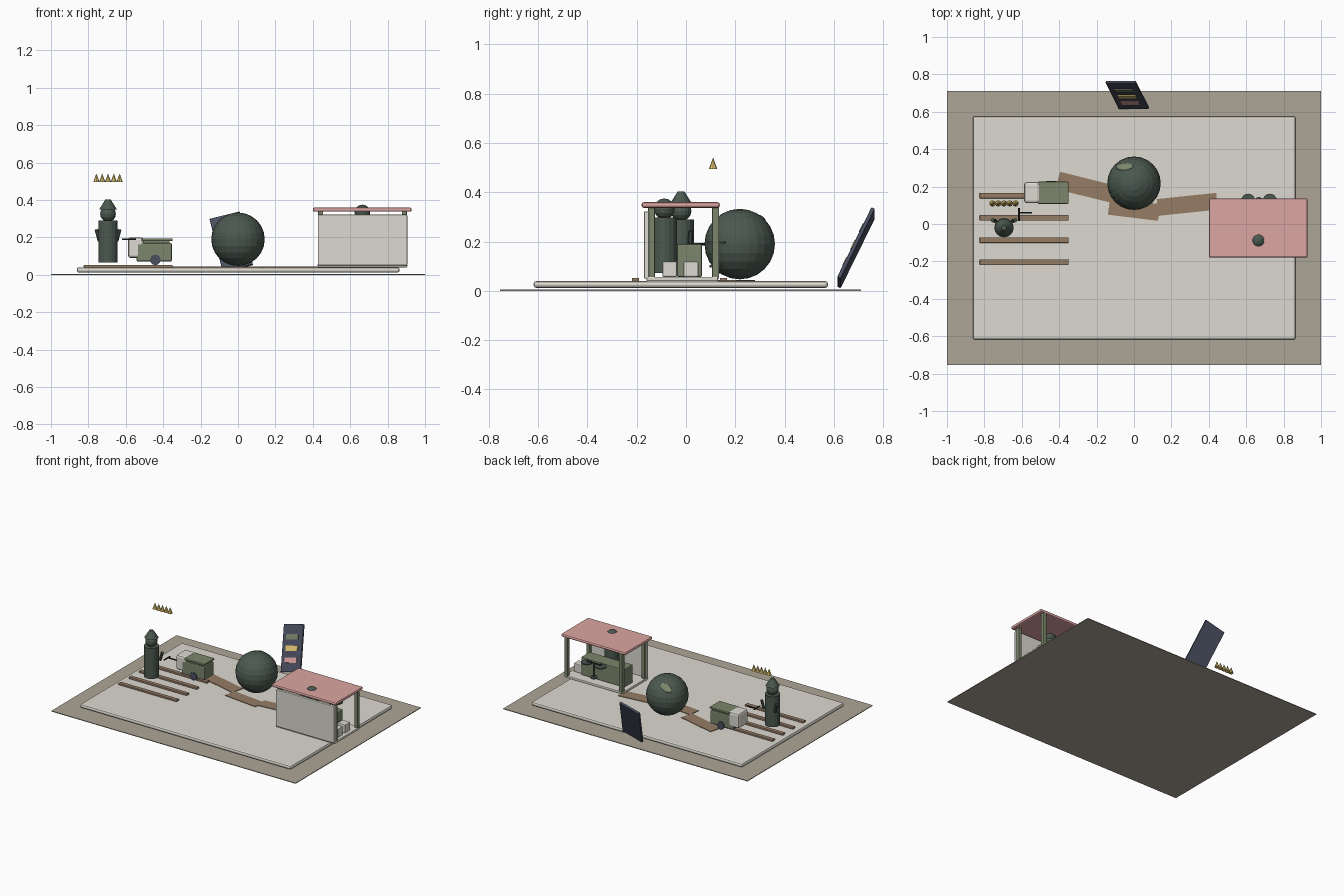
import bpy, math
from mathutils import Vector, Matrix

if "Cube" in bpy.data.objects:
    bpy.data.objects.remove(bpy.data.objects["Cube"])

def mat(name, rgb):
    m = bpy.data.materials.new(name)
    m.diffuse_color = (*rgb, 1)
    m.use_nodes = True
    m.node_tree.nodes["Principled BSDF"].inputs["Base Color"].default_value = m.diffuse_color
    return m

GROUND = mat("earth", (0.42, 0.38, 0.31))
CREAM = mat("cream", (0.72, 0.70, 0.63))
BROWN = mat("brown", (0.30, 0.20, 0.13))
DARK = mat("dark_green", (0.07, 0.10, 0.08))
OLIVE = mat("olive", (0.20, 0.24, 0.15))
PINK = mat("pink", (0.72, 0.38, 0.36))
SLATE = mat("slate", (0.07, 0.08, 0.12))
GOLD = mat("gold", (0.80, 0.60, 0.18))
BLACK = mat("black", (0.02, 0.025, 0.025))

def finish(name, m):
    o = bpy.context.object
    o.name = name
    o.data.materials.append(m)
    return o

def box(name, x, y, z, m, bevel=0.0, rot=0.0):
    """Box from (min, max) ranges on each axis, turned about its own z."""
    c = [(a + b) / 2 for a, b in (x, y, z)]
    bpy.ops.mesh.primitive_cube_add(size=1, location=c, rotation=(0, 0, rot))
    o = finish(name, m)
    o.data.transform(Matrix.Diagonal((x[1]-x[0], y[1]-y[0], z[1]-z[0], 1)))
    if bevel:
        b = o.modifiers.new("bevel", 'BEVEL')
        b.width, b.segments = bevel, 2
    return o

def ball(name, c, r, m, seg=24, rings=12):
    bpy.ops.mesh.primitive_uv_sphere_add(segments=seg, ring_count=rings, radius=r, location=c)
    return finish(name, m)

def rod(name, a, b, r, m, r2=None, sides=16):
    """Cylinder or cone running from point a to point b."""
    a, b = Vector(a), Vector(b)
    d = b - a
    bpy.ops.mesh.primitive_cone_add(vertices=sides, radius1=r, radius2=r if r2 is None else r2,
                                    depth=d.length, location=(a + b) / 2,
                                    rotation=d.to_track_quat('Z', 'Y').to_euler())
    return finish(name, m)

# Ground and raised slab
box("ground", (-1, 1), (-0.755, 0.71), (0, 0.005), GROUND)
box("slab", (-0.862, 0.864), (-0.618, 0.576), (0.012, 0.04), CREAM, 0.011)

# Garden rows
for i in range(4):
    y = 0.152 - 0.119 * i
    box(f"plank_{i}", (-0.825, -0.35), (y - 0.015, y + 0.015), (0.039, 0.053), BROWN, 0.003)

# Path of three thin strips
for i, (x, y, length, w, deg) in enumerate([(-0.262, 0.197, 0.30, 0.095, -14),
                                            (0.0, 0.078, 0.27, 0.09, -7),
                                            (0.285, 0.105, 0.32, 0.09, 6)]):
    box(f"path_{i}", (x - length/2, x + length/2), (y - w/2, y + w/2), (0.038, 0.044),
        BROWN, 0, math.radians(deg))

# Big round fruit with a raised highlight patch
ball("round_fruit", (0, 0.218, 0.19), 0.143, DARK)
patch = ball("fruit_patch", (-0.05, 0.306, 0.284), 1, OLIVE, 16, 8)
patch.scale = (0.05, 0.026, 0.012)
patch.rotation_euler = (math.radians(-42), math.radians(-20), 0)

# Figures: farmer with hat and arms, and shopkeeper
def figure(name, x, y, z):
    rod(name + "_body", (x, y, z), (x, y, z + 0.225), 0.052, DARK)
    ball(name + "_head", (x, y, z + 0.26), 0.042, DARK, 16, 8)

FX, FY = -0.695, -0.02
figure("farmer", FX, FY, 0.065)
rod("farmer_hat", (FX, FY, 0.35), (FX, FY, 0.403), 0.047, DARK, 0.014)
for s in (-1, 1):
    rod("farmer_arm", (FX + s*0.046, FY + 0.036, 0.18), (FX + s*0.062, FY + 0.04, 0.242), 0.01, DARK, sides=8)
figure("shopkeeper", 0.665, -0.088, 0.073)

# Floating row of golden cones
for i in range(5):
    x = -0.757 + 0.031 * i
    rod(f"gold_cone_{i}", (x, 0.11, 0.495), (x, 0.11, 0.542), 0.017, GOLD, 0, 8)

# Cart: bin, lid, cab, wheels, pull handle
box("cart_bin", (-0.542, -0.353), (0.112, 0.222), (0.07, 0.17), OLIVE, 0.008)
box("cart_lid", (-0.515, -0.35), (0.108, 0.226), (0.18, 0.195), OLIVE, 0.005)
box("cart_lid_core", (-0.505, -0.365), (0.12, 0.214), (0.165, 0.185), OLIVE)
box("cart_cab", (-0.588, -0.505), (0.112, 0.225), (0.09, 0.2), CREAM, 0.014)
for y in (0.115, 0.22):
    rod("cart_wheel", (-0.442, y - 0.009, 0.08), (-0.442, y + 0.009, 0.08), 0.028, SLATE)
rod("handle_shaft", (-0.62, 0.06, 0.19), (-0.545, 0.06, 0.19), 0.005, BLACK, sides=8)
rod("handle_bar", (-0.615, 0.015, 0.19), (-0.615, 0.085, 0.19), 0.005, BLACK, sides=8)

# Kiosk: floor, wall, posts, roof
box("kiosk_floor", (0.425, 0.905), (-0.16, 0.13), (0.04, 0.057), CREAM, 0.004)
box("kiosk_wall", (0.427, 0.905), (-0.17, -0.15), (0.05, 0.322), CREAM, 0.004)
box("kiosk_roof", (0.40, 0.928), (-0.18, 0.137), (0.337, 0.36), PINK, 0.009)
for x in (0.442, 0.89):
    for y in (-0.14, 0.12):
        box("kiosk_post", (x - 0.013, x + 0.013), (y - 0.014, y + 0.014), (0.05, 0.342), OLIVE, 0.003)

# Counter and crates
box("counter", (0.46, 0.815), (-0.037, 0.065), (0.057, 0.19), OLIVE, 0.006)
for y in (-0.066, 0.02):
    box("crate", (0.82, 0.885), (y - 0.03, y + 0.03), (0.057, 0.12), CREAM, 0.006)

# Balance scale
SX, SY = 0.668, 0.12
rod("scale_base", (SX, SY, 0.095), (SX, SY, 0.105), 0.024, DARK)
rod("scale_post", (SX, SY, 0.10), (SX, SY, 0.21), 0.007, DARK, sides=8)
rod("scale_beam", (SX - 0.06, SY, 0.205), (SX + 0.06, SY, 0.205), 0.005, BLACK, sides=8)
for s in (-1, 1):
    rod("scale_pan", (SX + s*0.058, SY + 0.004, 0.192), (SX + s*0.058, SY + 0.004, 0.2), 0.038, DARK)

# Leaning board with coloured bars
board = Matrix.Translation((-0.036, 0.69, 0.175)) @ \
    Matrix.Rotation(math.radians(-14), 4, 'Y') @ Matrix.Rotation(math.radians(-25.5), 4, 'X')
o = box("board", (-0.083, 0.083), (-0.008, 0.008), (-0.162, 0.162), SLATE, 0.004)
o.matrix_world = board
for z, m in ((0.075, OLIVE), (-0.003, GOLD), (-0.082, PINK)):
    o = box("board_bar", (-0.05, 0.05), (-0.004, 0.004), (-0.018, 0.018), m)
    o.matrix_world = board @ Matrix.Translation((0, -0.01, z))
